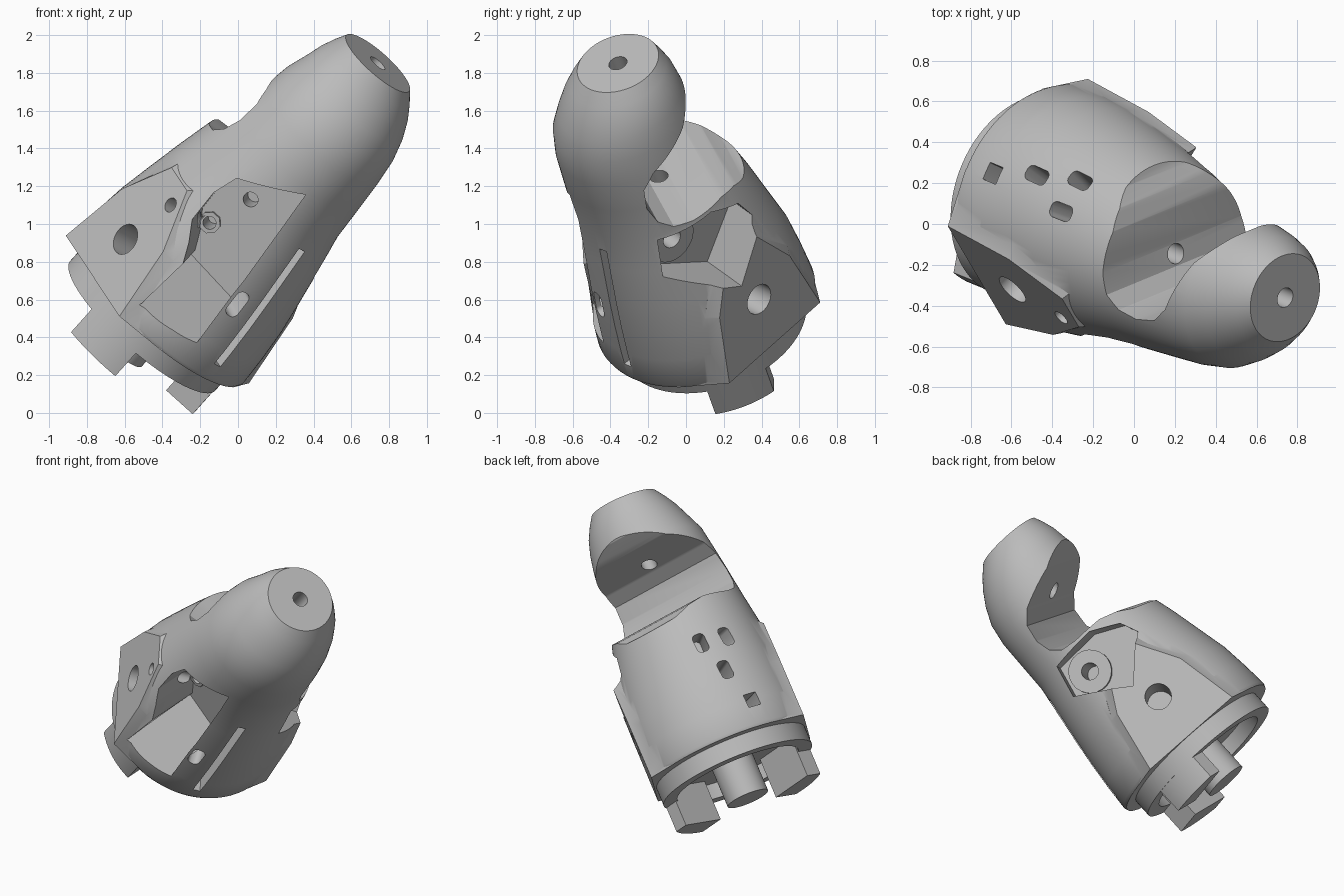
import bpy, bmesh, math
from mathutils import Matrix, Vector

if "Cube" in bpy.data.objects:
    bpy.data.objects.remove(bpy.data.objects["Cube"], do_unlink=True)

# Tilted placement: local z is the long axis of the part
U, V, A = Vector((.745, 0, -.667)), Vector((.174, .966, .193)), Vector((.645, -.26, .72))
PLACE = Matrix((U, V, A)).transposed().to_4x4()
PLACE.translation = (-.485, .133, .483)

grey = bpy.data.materials.new("plain_grey")
grey.use_nodes = True
grey.diffuse_color = (.5, .5, .5, 1)
grey.node_tree.nodes["Principled BSDF"].inputs["Base Color"].default_value = (.5, .5, .5, 1)


def finish(name, bm):
    bmesh.ops.recalc_face_normals(bm, faces=bm.faces)
    mesh = bpy.data.meshes.new(name)
    bm.to_mesh(mesh)
    bm.free()
    mesh.materials.append(grey)
    ob = bpy.data.objects.new(name, mesh)
    bpy.context.collection.objects.link(ob)
    return ob


def loft(name, rings, n=96):
    """Closed round solid from rings of (radius, height, shift x, shift y)."""
    bm = bmesh.new()
    loops = []
    for r, z, dx, dy in rings:
        loops.append([bm.verts.new((dx + r * math.cos(2 * math.pi * i / n),
                                    dy + r * math.sin(2 * math.pi * i / n), z)) for i in range(n)])
    for a, b in zip(loops, loops[1:]):
        for i in range(n):
            j = (i + 1) % n
            bm.faces.new((a[i], a[j], b[j], b[i]))
    bm.faces.new(loops[0])
    bm.faces.new(loops[-1])
    return finish(name, bm)


def lathe(name, profile, n=96):
    return loft(name, [(r, z, 0, 0) for r, z in profile], n)


def prism(name, points, lo, hi, angle, inner=None):
    """Outline in (sideways, height), extruded outward in a direction round the axis."""
    c, s = math.cos(math.radians(angle)), math.sin(math.radians(angle))
    bm = bmesh.new()
    a, b = [[bm.verts.new((d * c - t * s, d * s + t * c, z)) for t, z in outline]
            for d, outline in ((lo, inner or points), (hi, points))]
    bm.faces.new(a)
    bm.faces.new(b)
    for i in range(len(a)):
        j = (i + 1) % len(a)
        bm.faces.new((a[i], a[j], b[j], b[i]))
    return finish(name, bm)


def rounded(t, z, w, h, r, n=6):
    """Rounded rectangle outline; r = w = h gives a circle."""
    pts = []
    for k, (sx, sz) in enumerate(((1, 1), (-1, 1), (-1, -1), (1, -1))):
        for i in range(n):
            q = math.pi / 2 * (k + (i + .5) / n)
            pts.append((t + sx * (w - r) + r * math.cos(q), z + sz * (h - r) + r * math.sin(q)))
    return pts


def combine(target, tool, operation):
    mod = target.modifiers.new("join", 'BOOLEAN')
    mod.operation, mod.object, mod.solver = operation, tool, 'EXACT'
    bpy.context.view_layer.update()
    deps = bpy.context.evaluated_depsgraph_get()
    mesh = bpy.data.meshes.new_from_object(target.evaluated_get(deps))
    target.modifiers.clear()
    target.data = mesh
    bpy.data.objects.remove(tool, do_unlink=True)


def polar(x, y):
    """Angle and distance of a surface spot."""
    return math.degrees(math.atan2(y, x)), math.hypot(x, y)


# Tapered round shell leaning into a hooked head with a flat tip
body = loft("hooked_body", [(.592, .09, 0, 0), (.6, .11, 0, 0), (.588, .28, 0, 0), (.57, .45, 0, 0),
                            (.54, .62, 0, -.01), (.497, .85, 0, -.02), (.455, 1.05, 0, -.035),
                            (.425, 1.25, .015, -.055), (.395, 1.43, .03, -.075), (.375, 1.57, .03, -.07),
                            (.34, 1.68, .03, -.05), (.305, 1.77, .02, -.03), (.265, 1.84, .01, -.015),
                            (.223, 1.9, 0, 0)])

# Two flat mounting pads on opposite sides: flared corners, then faced off flat
for side in (-135, 45):
    face = [(-.35, .09), (.35, .09), (.27, .5), (.1, .8), (-.1, .8), (-.27, .5)]
    root = [(-.52, .09), (.52, .09), (.44, .5), (.22, 1.02), (-.22, 1.02), (-.44, .5)]
    combine(body, prism("pad", face, .29, .53, side, root), 'UNION')
    combine(body, prism("facing_cut", [(-.5, 0), (.5, 0), (.5, .9), (-.5, .9)], .528, .9, side), 'DIFFERENCE')

# Hook opening: curved mouth with a rounded lower lip
mouth = [(.8, .85), (.4, .98), (.33, 1.03), (.24, 1.06), (.05, 1.06), (-.06, 1.08), (-.13, 1.14), (-.16, 1.24),
         (-.14, 1.36), (-.06, 1.44), (.05, 1.49), (.18, 1.55), (.28, 1.64), (.36, 1.78), (.8, 1.82)]
combine(body, prism("mouth", [(-d, z) for d, z in mouth], -.8, .8, 199), 'DIFFERENCE')

# Front pocket with a ramped floor, and side pocket
front = [(-.1, -.01), (.3, -.01), (.24, .65), (.18, 1.22), (-.15, 1.04), (-.19, .9), (-.18, .72), (-.11, .62),
         (-.06, .52)]
deep = [(-.07, .49), (.25, .46)] + front[2:]
combine(body, prism("front_pocket", front, .19, .9, -90, deep), 'DIFFERENCE')
combine(body, prism("side_pocket", [(-.34, .81), (-.29, 1.03), (.02, 1.04), (.2, .95), (.25, .83), (0, .57)],
                    .22, .9, 37), 'DIFFERENCE')

# Raised screw seats on the pocket floors
combine(body, prism("side_seat", rounded(-.16, .88, .14, .14, .14), .15, .25, 37), 'UNION')
combine(body, prism("front_seat", rounded(-.1, .69, .06, .06, .06, 2), .15, .21, -90), 'UNION')

# Round holes: (sideways, height, radius, inner, outer, angle)
for t, z, r, lo, hi, ang in ((-.16, .88, .055, .0, .4, 37), (-.1, .69, .035, .05, .4, -90),
                             (-.02, .93, .04, .05, .25, -90),
                             (0, .36, .085, .25, .8, -135), (0, .41, .085, .25, .8, 45),
                             (.08, .68, .04, .25, .8, -135)):
    combine(body, prism("hole", rounded(t, z, r, r, r), lo, hi, ang), 'DIFFERENCE')
combine(body, lathe("axis_hole", [(.05, .8), (.05, 2.1)], 32), 'DIFFERENCE')

# Small windows: (x, y, height, half width, half height, corner)
for x, y, z, w, h, r in ((-.477, .24, .52, .04, .065, .03), (-.414, .28, .75, .04, .065, .03),
                         (-.48, .12, .74, .04, .065, .03), (-.55, .19, .27, .045, .045, .004),
                         (.31, -.49, .53, .04, .075, .035)):
    ang, d = polar(x, y)
    combine(body, prism("window", rounded(0, z, w, h, r), d - .2, d + .2, ang), 'DIFFERENCE')

# Long narrow slot
combine(body, prism("slot", [(-.025, .19), (.025, .19), (.025, .95), (-.025, .95)], .42, .8, -43), 'DIFFERENCE')

# Ring collar under the shell
collar = lathe("base_collar", [(.515, -.03), (.515, .1)])
combine(collar, lathe("recess", [(.42, -.2), (.42, .07)]), 'DIFFERENCE')

# Centre peg and two locking lugs
peg = lathe("centre_peg", [(.14, -.2), (.14, .1)], 48)
lugs = []
for ang, lo, hi in ((0, -.03, .29), (-90, -.26, .07)):
    lug = prism("locking_lug", [(lo, -.2), (hi, -.2), (hi, .09), (lo, .09)], .32, .6, ang)
    combine(lug, lathe("lug_limit", [(.51, -.3), (.51, .3)]), 'INTERSECT')
    lugs.append(lug)

for ob in [body, collar, peg] + lugs:
    ob.matrix_world = PLACE
    bpy.ops.object.select_all(action='DESELECT')
    ob.select_set(True)
    bpy.context.view_layer.objects.active = ob
    bpy.ops.object.shade_smooth_by_angle(angle=math.radians(30))
